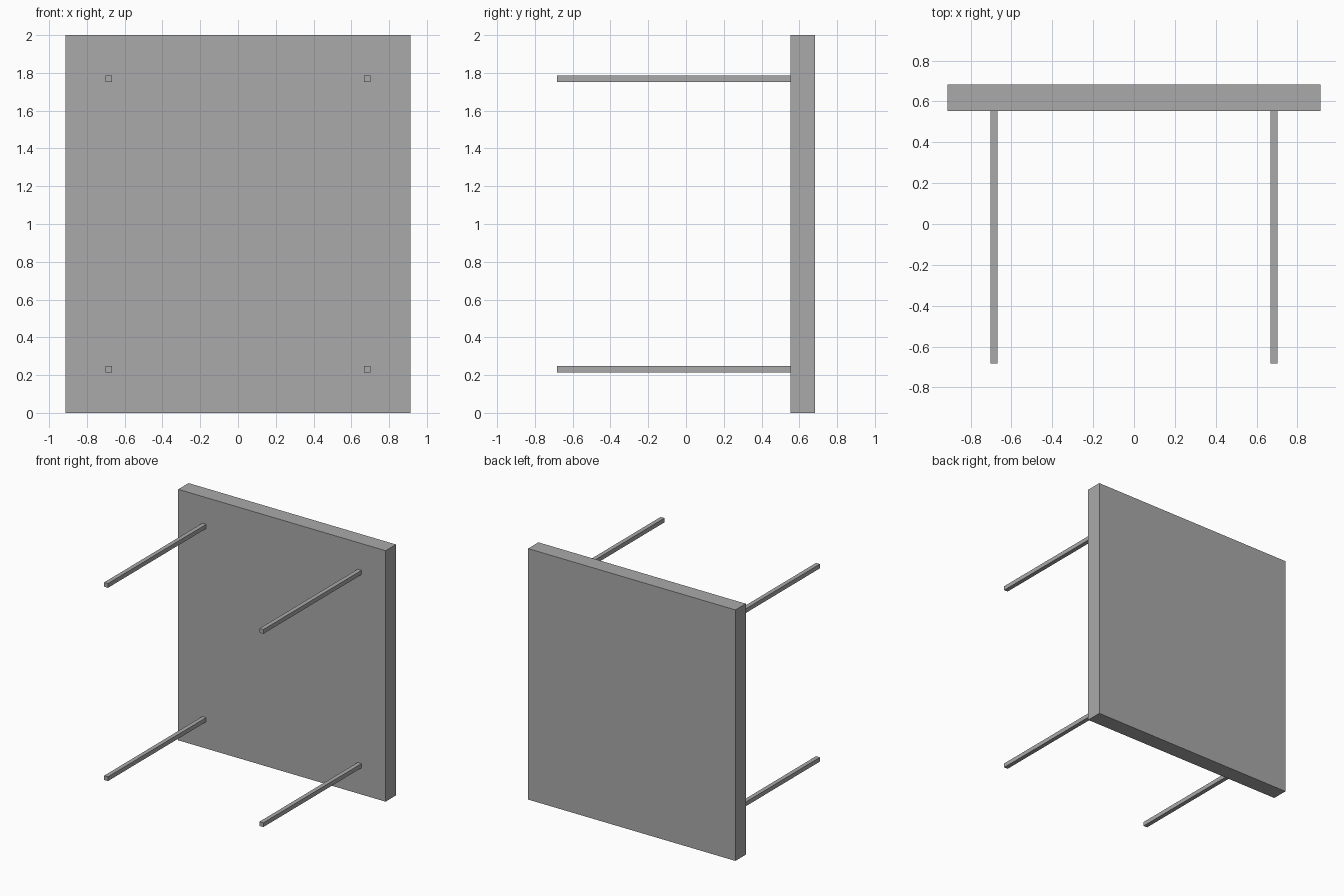
import bpy

cube = bpy.data.objects.get("Cube")
if cube:
    bpy.data.objects.remove(cube, do_unlink=True)

# One plain grey for the whole table
GREY = (0.4, 0.4, 0.4, 1.0)
grey = bpy.data.materials.new("plain grey")
grey.use_nodes = True
grey.diffuse_color = GREY
grey.node_tree.nodes["Principled BSDF"].inputs["Base Color"].default_value = GREY


def box(name, low, high):
    """Flat-faced box between two opposite corners."""
    centre = [(a + b) / 2 for a, b in zip(low, high)]
    bpy.ops.mesh.primitive_cube_add(size=1, location=centre)
    obj = bpy.context.object
    obj.name = name
    obj.scale = [b - a for a, b in zip(low, high)]
    bpy.ops.object.transform_apply(location=False, rotation=False, scale=True)
    obj.data.materials.append(grey)
    return obj


HALF_WIDTH, HEIGHT = 0.914, 2.0
FRONT, TOP_FRONT, BACK = -0.683, 0.553, 0.683
LEG_X, LEG_Z, LEG_HALF = 0.685, 0.77, 0.017

# Table top, standing upright on its edge
box("table_top", (-HALF_WIDTH, TOP_FRONT, 0), (HALF_WIDTH, BACK, HEIGHT))

# Four slim square legs pointing forward
for side, sx in (("left", 1), ("right", -1)):
    for level, sz in (("upper", 1), ("lower", -1)):
        x, z = sx * LEG_X, HEIGHT / 2 + sz * LEG_Z
        box(f"{level}_{side}_leg",
            (x - LEG_HALF, FRONT, z - LEG_HALF),
            (x + LEG_HALF, TOP_FRONT, z + LEG_HALF))
